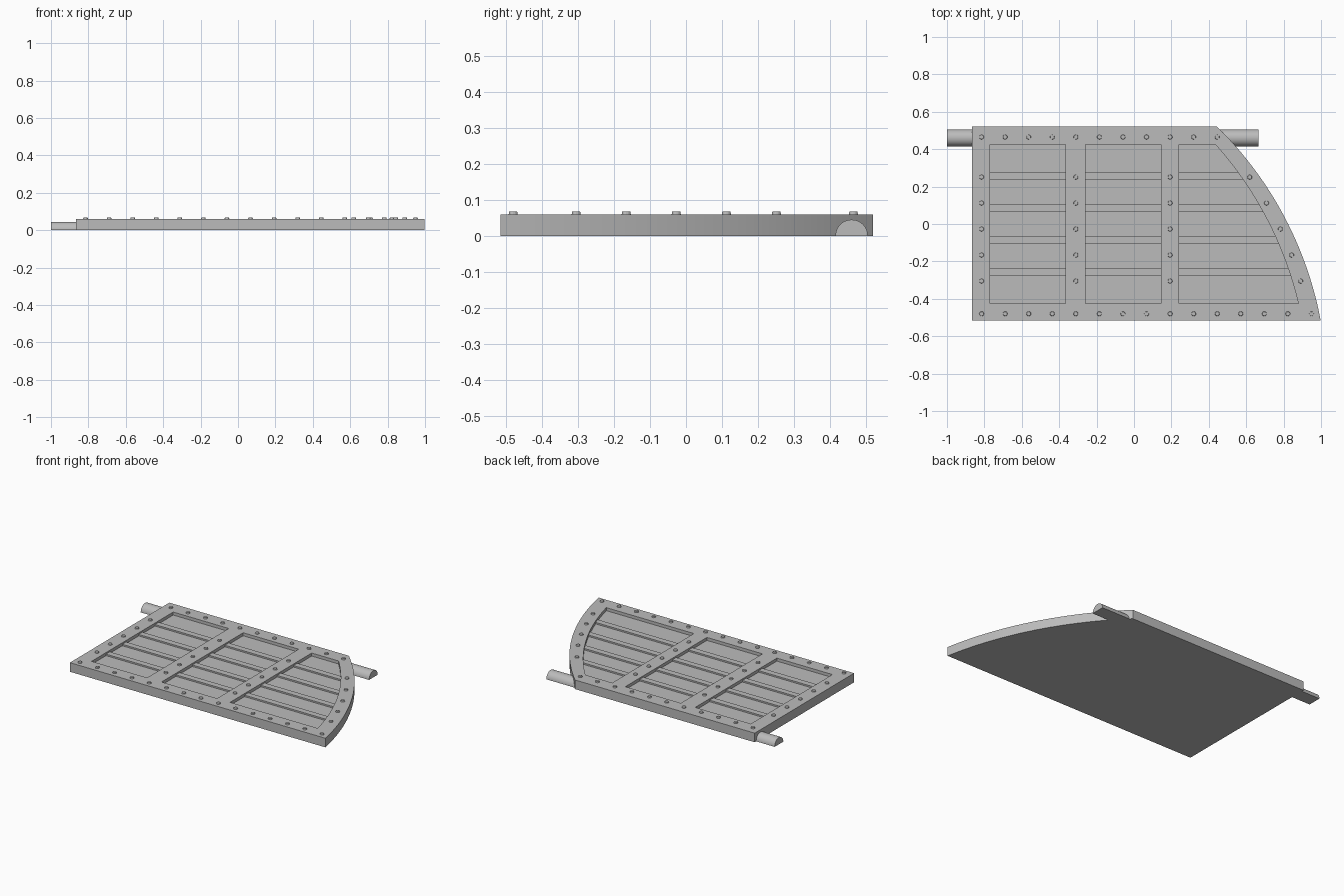
import bpy, bmesh, math
from mathutils import Vector

if "Cube" in bpy.data.objects:
    bpy.data.objects.remove(bpy.data.objects["Cube"])

grey = bpy.data.materials.new("plain grey")
grey.use_nodes = True
grey.diffuse_color = (0.5, 0.5, 0.5, 1)
grey.node_tree.nodes["Principled BSDF"].inputs["Base Color"].default_value = (0.5, 0.5, 0.5, 1)

# Main dimensions
LEFT, FRONT, BACK = -0.865, -0.515, 0.52
TOP, FLOOR, BATTEN_TOP = 0.06, 0.04, 0.05
INNER = 0.425
START, END, SAG = Vector((0.445, BACK)), Vector((0.998, FRONT)), 0.09

# Circle through both ends of the curved edge
chord = END - START
along = chord.normalized()
normal = Vector((-along.y, along.x))
RADIUS = (chord.length ** 2 / 4 + SAG ** 2) / (2 * SAG)
CENTRE = (START + END) / 2 + normal * (SAG - RADIUS)


def edge_x(y):
    """x of the curved outer edge at a given y"""
    return CENTRE.x + math.sqrt(RADIUS ** 2 - (y - CENTRE.y) ** 2)


def curve(y0, y1, inset=0.0, steps=24):
    ys = [y0 + (y1 - y0) * i / steps for i in range(steps + 1)]
    return [(edge_x(y) - inset, y) for y in ys]


def finish(name, bm):
    bmesh.ops.recalc_face_normals(bm, faces=bm.faces)
    mesh = bpy.data.meshes.new(name)
    bm.to_mesh(mesh)
    bm.free()
    mesh.materials.append(grey)
    ob = bpy.data.objects.new(name, mesh)
    bpy.context.collection.objects.link(ob)
    return ob


def activate(ob):
    bpy.ops.object.select_all(action="DESELECT")
    ob.select_set(True)
    bpy.context.view_layer.objects.active = ob


def smooth(ob):
    activate(ob)
    bpy.ops.object.shade_smooth_by_angle(angle=math.radians(30))


def prism(name, outline, z0, z1):
    bm = bmesh.new()
    face = bm.faces.new([bm.verts.new((x, y, z0)) for x, y in outline])
    new = bmesh.ops.extrude_face_region(bm, geom=[face])["geom"]
    verts = [g for g in new if isinstance(g, bmesh.types.BMVert)]
    bmesh.ops.translate(bm, verts=verts, vec=(0, 0, z1 - z0))
    return finish(name, bm)


def panel_outline(x0, x1, y0, y1):
    """Rectangle, or a shape with a curved right side when x1 is None"""
    right = curve(y0, y1, 0.1) if x1 is None else [(x1, y0), (x1, y1)]
    return [(x0, y0)] + right + [(x0, y1)]


# Slab with a curved end and three sunken panels
slab = prism("slab", [(LEFT, FRONT)] + curve(FRONT, BACK) + [(LEFT, BACK)], 0, TOP)
panels = [(-0.77, -0.365), (-0.26, 0.145), (0.24, None)]
for x0, x1 in panels:
    cutter = prism("panel_cutter", panel_outline(x0, x1, -INNER, INNER), FLOOR, TOP + 0.1)
    cutter.hide_render = True
    activate(slab)
    mod = slab.modifiers.new("panel", "BOOLEAN")
    mod.operation = "DIFFERENCE"
    mod.solver = "EXACT"
    mod.object = cutter
    bpy.ops.object.modifier_apply(modifier=mod.name)
    bpy.data.objects.remove(cutter)
smooth(slab)

# Raised battens across each panel
pitch = 2 * INNER / 5
for x0, x1 in panels:
    for i in range(1, 5):
        y = -INNER + i * pitch
        prism("batten", panel_outline(x0, x1, y - 0.02, y + 0.02), FLOOR, BATTEN_TOP)

# Half-round hinge bar under the back edge
bar_profile = [(0.46 + 0.045 * math.cos(a), 0.045 * math.sin(a))
               for a in (math.pi * i / 24 for i in range(25))]
bm = bmesh.new()
end = bm.faces.new([bm.verts.new((-1, y, z)) for y, z in bar_profile])
new = bmesh.ops.extrude_face_region(bm, geom=[end])["geom"]
bmesh.ops.translate(bm, vec=(1.665, 0, 0),
                    verts=[g for g in new if isinstance(g, bmesh.types.BMVert)])
smooth(finish("hinge_bar", bm))

# Rivets along the frame rails, stiles and curved edge
step, first = 0.126, -0.815
spots = [(first + step * i, -0.48) for i in range(15)]
spots += [(first + step * i, 0.465) for i in range(11)]
for i in range(5):
    y = -0.305 + 0.139 * i
    spots += [(x, y) for x in (first, -0.311, 0.193, edge_x(y) - 0.055)]
bm = bmesh.new()
for x, y in spots:
    made = bmesh.ops.create_cone(bm, cap_ends=True, segments=12, radius1=0.013,
                                 radius2=0.011, depth=0.01)
    bmesh.ops.translate(bm, verts=made["verts"], vec=(x, y, TOP + 0.003))
finish("rivets", bm)
